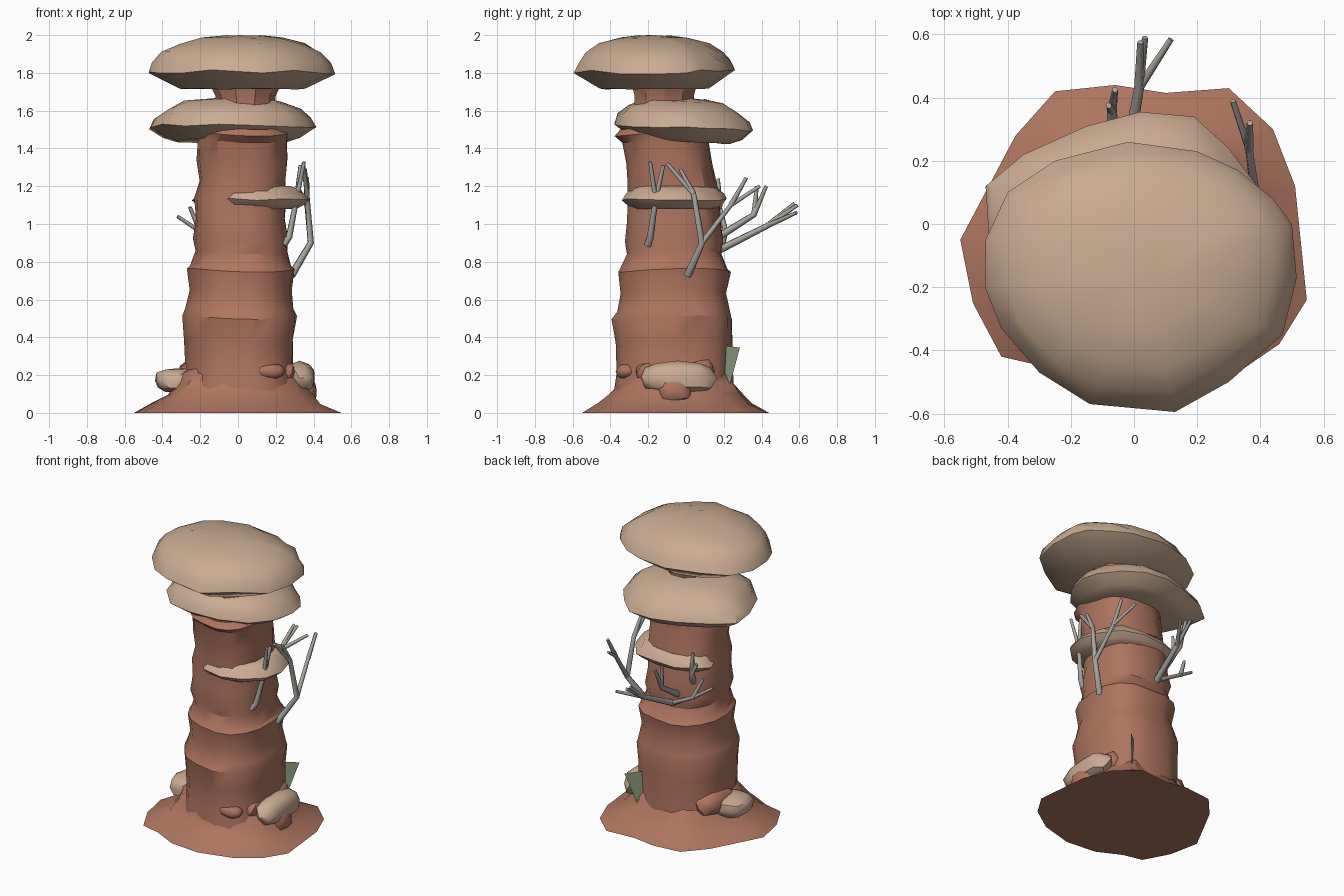
import bpy, bmesh, math, random
from mathutils import Vector

if "Cube" in bpy.data.objects:
    bpy.data.objects.remove(bpy.data.objects["Cube"])

random.seed(7)


def material(name, rgb):
    m = bpy.data.materials.new(name)
    m.diffuse_color = (*rgb, 1)
    m.use_nodes = True
    m.node_tree.nodes["Principled BSDF"].inputs["Base Color"].default_value = m.diffuse_color
    return m


CLAY = material("red clay", (0.42, 0.178, 0.113))
SAND = material("pale sandstone", (0.59, 0.41, 0.285))
WOOD = material("dead grey wood", (0.40, 0.375, 0.345))
LEAF = material("dusty green", (0.28, 0.34, 0.215))


def finish(name, bm, mat, angle=32, recalc=True):
    if recalc:
        bmesh.ops.recalc_face_normals(bm, faces=bm.faces)
    me = bpy.data.meshes.new(name)
    bm.to_mesh(me)
    bm.free()
    ob = bpy.data.objects.new(name, me)
    bpy.context.collection.objects.link(ob)
    me.materials.append(mat)
    bpy.ops.object.select_all(action='DESELECT')
    ob.select_set(True)
    bpy.context.view_layer.objects.active = ob
    bpy.ops.object.shade_smooth_by_angle(angle=math.radians(angle))
    return ob


def loft(name, rings, mat, angle=32):
    """Skin a stack of equal-length point rings and close both ends."""
    bm = bmesh.new()
    rows = [[bm.verts.new(p) for p in ring] for ring in rings]
    n = len(rows[0])
    for a, b in zip(rows, rows[1:]):
        for i in range(n):
            j = (i + 1) % n
            bm.faces.new((a[i], a[j], b[j], b[i]))
    bm.faces.new(rows[0])
    bm.faces.new(rows[-1])
    return finish(name, bm, mat, angle)


def slab(name, outline, center, layers, mat, tilt=0.0, rough=0.012, wavy=0.0, angle=36):
    """Stack scaled copies of an outline; layers are (height, scale)."""
    cx, cy = center
    rings = []
    for z, s in layers:
        ring = []
        for x, y in outline:
            r = 0 if s == 1 else random.uniform(-rough, rough)
            dz = random.uniform(-wavy, wavy) if s > .9 else r * .3
            px, py = cx + (x - cx) * (s + r * 2), cy + (y - cy) * (s + r * 2)
            ring.append((px, py, z + tilt * (py - cy) + dz))
        rings.append(ring)
    return loft(name, rings, mat, angle)


# Spreading earth mound at the foot, concave in profile
mound = [(-.55, -.05), (-.51, -.25), (-.42, -.42), (-.29, -.45), (-.13, -.53), (.08, -.55),
         (.3, -.49), (.46, -.38), (.547, -.24), (.51, .12), (.44, .3), (.3, .43),
         (.1, .415), (-.06, .44), (-.25, .42), (-.375, .28), (-.46, .12)]
slab("earth_mound", mound, (.01, -.06),
     [(0, 1), (.05, .81), (.1, .7), (.16, .61), (.21, .57), (.24, .48)], CLAY)

# Weathered column: height, x range, y range for each ring
column = [(.02, -.31, .34, -.40, .27), (.22, -.28, .30, -.37, .25), (.38, -.28, .295, -.365, .25),
          (.505, -.29, .315, -.385, .255), (.545, -.275, .30, -.365, .24), (.64, -.25, .285, -.345, .22),
          (.755, -.27, .30, -.36, .24), (.77, -.255, .285, -.345, .225), (.85, -.22, .265, -.31, .195),
          (.915, -.24, .27, -.325, .205), (1.02, -.22, .255, -.31, .185), (1.13, -.225, .26, -.31, .185),
          (1.22, -.205, .255, -.305, .165), (1.33, -.22, .27, -.315, .14), (1.44, -.21, .265, -.335, .13),
          (1.475, -.195, .27, -.38, .15), (1.51, -.17, .24, -.35, .12)]
SIDES = 18
radial = [1 + random.uniform(-.035, .03) for _ in range(SIDES)]
rings = []
for z, x0, x1, y0, y1 in column:
    ring = []
    for i in range(SIDES):
        t = math.tau * i / SIDES
        c, s = math.cos(t), math.sin(t)
        # slightly squared section with vertical creases, leaning to one corner low down
        lean = max(0, math.sin(2 * t)) * (1 if c > 0 else -2.2) * .03 * (z < .8)
        k = radial[i] * (1 + random.uniform(-.02, .02)) + lean
        px = math.copysign(abs(c) ** .84, c) * k
        py = math.copysign(abs(s) ** .84, s) * k
        ring.append(((x0 + x1) / 2 + px * (x1 - x0) / 2, (y0 + y1) / 2 + py * (y1 - y0) / 2,
                     z + .01 * math.sin(2 * t + 1)))
    rings.append(ring)
loft("column", rings, CLAY, 30)

# Neck between the two cap stones
rings = []
for z, rx, ry, cx in [(1.58, .16, .17, .04), (1.64, .155, .165, .04), (1.68, .16, .165, .04), (1.75, .195, .185, .04)]:
    rings.append([(cx + rx * math.cos(math.tau * i / 10), -.115 + ry * math.sin(math.tau * i / 10), z)
                  for i in range(10)])
loft("neck", rings, CLAY)

# Lower cap stone, leaning down to the back
lower = [(-.47, .12), (-.35, .22), (-.15, .31), (.02, .355), (.19, .34), (.3, .24), (.39, .12),
         (.415, 0), (.38, -.15), (.28, -.28), (.1, -.36), (-.1, -.38), (-.28, -.33),
         (-.4, -.2), (-.46, -.03)]
slab("lower_cap", lower, (-.02, -.02),
     [(1.44, .68), (1.46, .82), (1.51, 1), (1.56, .94), (1.61, .8), (1.65, .58), (1.665, .3)],
     SAND, tilt=-.06, wavy=.012)

# Upper cap stone
upper = [(.5, 0), (.515, -.17), (.47, -.35), (.3, -.5), (.13, -.595), (-.14, -.57), (-.3, -.47),
         (-.42, -.33), (-.472, -.2), (-.47, -.05), (-.4, .1), (-.25, .2), (-.02, .26),
         (.2, .23), (.33, .17), (.44, .08)]
slab("upper_cap", upper, (.03, -.17),
     [(1.715, .66), (1.805, 1), (1.86, .95), (1.91, .86), (1.955, .67), (1.985, .42), (1.998, .18)],
     SAND, rough=.01, wavy=.013)

# Thin sandstone ledge around the shaft
ledge = [(.38, -.07), (.35, -.2), (.24, -.31), (.1, -.34), (-.03, -.325), (-.13, -.2), (-.2, -.05),
         (-.245, .08), (-.2, .16), (-.06, .21), (.1, .215), (.25, .18), (.34, .06)]
slab("shaft_ledge", ledge, (.06, -.06),
     [(1.08, .78), (1.10, .9), (1.13, 1), (1.155, .93), (1.19, .82), (1.2, .7)], SAND, wavy=.008)


# Loose stones around the foot
def stone(name, loc, size, mat):
    bm = bmesh.new()
    bmesh.ops.create_icosphere(bm, subdivisions=2, radius=1)
    for v in bm.verts:
        k = random.uniform(.9, 1.06)
        v.co = Vector([loc[a] + math.copysign(abs(v.co[a]) ** .8, v.co[a]) * size[a] * k for a in range(3)])
    finish(name, bm, mat, 40)


stone("right_boulder", (.325, -.045, .185), (.09, .2, .087), SAND)
stone("left_boulder", (-.32, -.05, .17), (.122, .14, .07), SAND)
stone("right_clay_lump", (.345, -.06, .12), (.075, .1, .075), CLAY)
stone("front_clay_lump", (.16, -.315, .22), (.09, .055, .04), CLAY)
stone("left_clay_lump", (-.22, .03, .2), (.1, .15, .085), CLAY)
stone("corner_clay_lump", (.23, -.19, .21), (.08, .08, .06), CLAY)
stone("back_clay_lump", (.25, .07, .22), (.06, .08, .07), CLAY)


# Bare branches: tapered six-sided sticks following a path
def stick(bm, path, r0, r1):
    old = None
    for i, p in enumerate(path):
        p = Vector(p)
        d = (Vector(path[min(i + 1, len(path) - 1)]) - Vector(path[max(i - 1, 0)])).normalized()
        u = d.orthogonal().normalized() if old is None else (u - d * u.dot(d)).normalized()
        w = d.cross(u)
        r = r0 + (r1 - r0) * i / (len(path) - 1)
        new = [bm.verts.new(p + (u * math.cos(a) + w * math.sin(a)) * r)
               for a in (math.tau * k / 6 for k in range(6))]
        if old:
            for k in range(6):
                bm.faces.new((old[k], old[(k + 1) % 6], new[(k + 1) % 6], new[k]))
        else:
            bm.faces.new(new[::-1])
        old = new
    bm.faces.new(old)


def branch(name, paths):
    bm = bmesh.new()
    for k, path in enumerate(paths):
        stick(bm, path, .022 if k == 0 else .015, .01)
    finish(name, bm, WOOD, 70)


fork, high, low = (.385, .085, .9), (.365, .04, 1.16), (.364, .237, 1.1)
branch("right_branch", [[(.285, .01, .73), fork, high, (.345, -.1, 1.32)],
                        [high, (.355, -.03, 1.29)],
                        [fork, low, (.313, .39, 1.2)], [low, (.367, .32, 1.245)]])
branch("front_right_branch", [[(.24, -.2, .89), (.27, -.19, .93), (.31, -.16, 1.13), (.35, -.19, 1.33)],
                              [(.31, -.16, 1.13), (.33, -.12, 1.31)]])
fork = (.016, .43, .99)
branch("back_branch", [[(-.03, .17, .86), fork, (.02, .575, 1.11)],
                       [fork, (.117, .585, 1.06)], [fork, (.035, .59, 1.1)],
                       [(-.03, .19, .87), (-.2, .21, .96), (-.32, .17, 1.04)],
                       [(-.2, .21, .96), (-.255, .18, 1.09)]])
branch("back_left_twig", [[(-.06, .17, .93), (-.07, .36, 1.05), (-.06, .425, 1.2)],
                          [(-.07, .36, 1.05), (-.08, .375, 1.2)]])
branch("short_left_twig", [[(-.14, .12, 1.02), (-.17, .18, 1.1), (-.17, .17, 1.24)],
                           [(-.17, .18, 1.1), (-.2, .17, 1.17)]])

# Single upright leaf at the back corner
bm = bmesh.new()
bm.faces.new([bm.verts.new(p) for p in
              [(.265, .285, .345), (.155, .19, .36), (.16, .187, .2), (.205, .225, .12)]])
finish("leaf", bm, LEAF, recalc=False)
